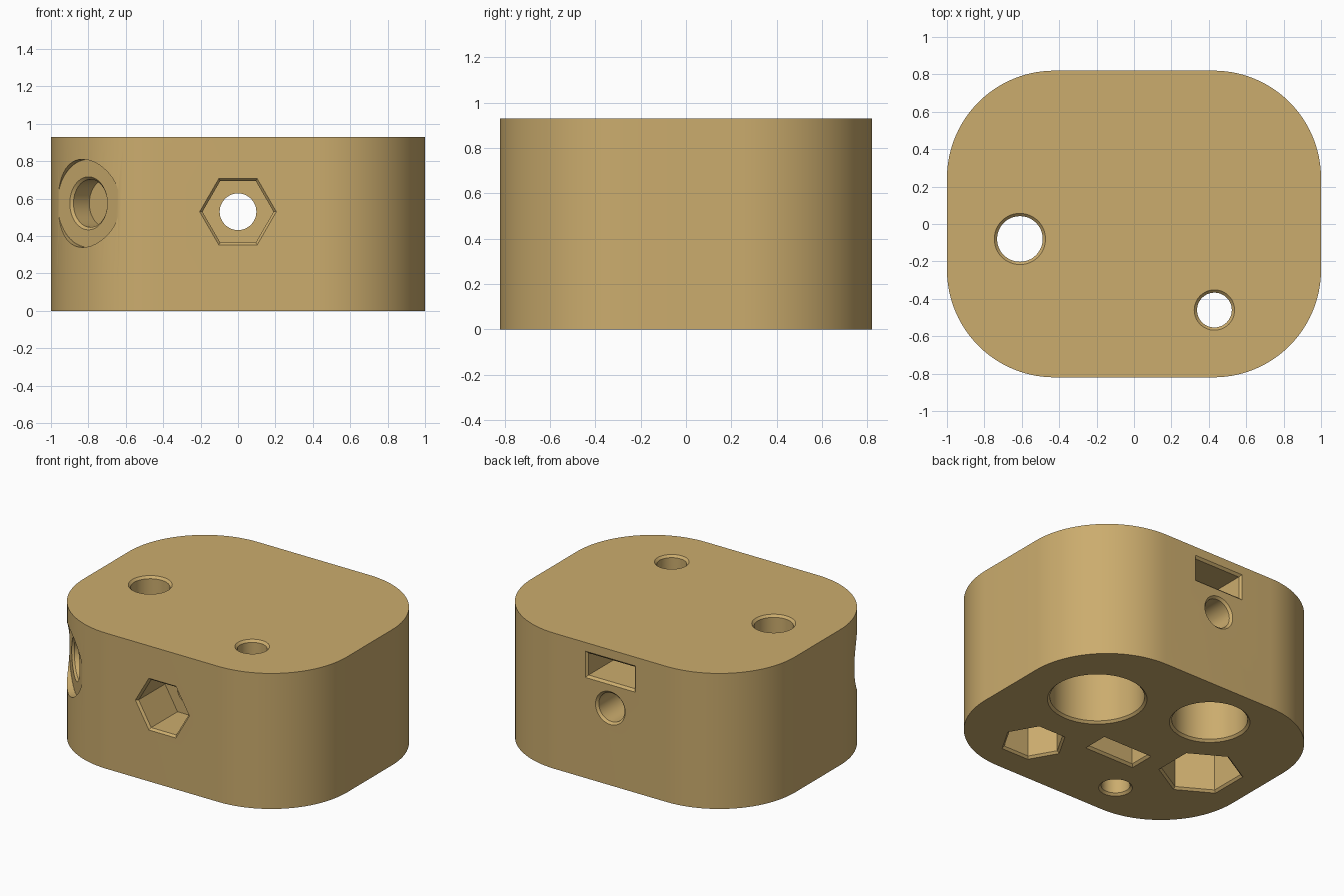
import bpy, bmesh, math
from mathutils import Matrix, Vector

if "Cube" in bpy.data.objects:
    bpy.data.objects.remove(bpy.data.objects["Cube"])

W, D, H, R = 1.0, 0.82, 0.93, 0.575   # half width, half depth, height, corner radius

tan = bpy.data.materials.new("tan")
tan.diffuse_color = (0.60, 0.415, 0.155, 1)
tan.use_nodes = True
tan.node_tree.nodes["Principled BSDF"].inputs["Base Color"].default_value = tan.diffuse_color


def loft(name, rings):
    """Closed solid through equal-length rings of points."""
    bm = bmesh.new()
    loops = [[bm.verts.new(p) for p in ring] for ring in rings]
    n = len(loops[0])
    for a, b in zip(loops, loops[1:]):
        for i in range(n):
            j = (i + 1) % n
            bm.faces.new((a[i], a[j], b[j], b[i]))
    bm.faces.new(loops[0][::-1])
    bm.faces.new(loops[-1])
    bmesh.ops.recalc_face_normals(bm, faces=bm.faces[:])
    me = bpy.data.meshes.new(name)
    bm.to_mesh(me)
    bm.free()
    me.materials.append(tan)
    ob = bpy.data.objects.new(name, me)
    bpy.context.collection.objects.link(ob)
    return ob


def polygon(n, turn=0):
    def section(r):
        return [(r * math.cos(2 * math.pi * i / n + turn),
                 r * math.sin(2 * math.pi * i / n + turn)) for i in range(n)]
    return section


def slot(ratio):
    """Rectangle sized by its half width, keeping an even chamfer."""
    def section(r):
        h = 0.175 * ratio + (r - 0.175)
        return [(-r, -h), (r, -h), (r, h), (-r, h)]
    return section


round_, hex_x, hex_y = polygon(48), polygon(6), polygon(6, math.pi / 6)
slot_ = slot(0.43)


def cut(name, section, r, depth, origin, inward, side=(1, 0, 0), chamfer=0.015):
    """Sink a chamfered pocket from the mouth at origin along inward."""
    z = Vector(inward).normalized()
    x = Vector(side).normalized()
    m = Matrix((x, z.cross(x), z)).transposed().to_4x4()
    m.translation = origin
    profile = [(-0.2, r + chamfer), (0, r + chamfer), (chamfer, r), (depth, r)]
    ob = loft(name, [[m @ Vector((px, py, d)) for px, py in section(q)]
                     for d, q in profile])
    ob.hide_render = True
    mod = block.modifiers.new(name, 'BOOLEAN')
    mod.operation, mod.solver, mod.object = 'DIFFERENCE', 'EXACT', ob
    bpy.context.view_layer.objects.active = block
    bpy.ops.object.modifier_apply(modifier=mod.name)
    bpy.data.objects.remove(ob)


# Rounded block
outline = []
for k, (sx, sy) in enumerate([(1, 1), (-1, 1), (-1, -1), (1, -1)]):
    for i in range(25):
        a = math.pi / 2 * (k + i / 24)
        outline.append((sx * (W - R) + R * math.cos(a), sy * (D - R) + R * math.sin(a)))
block = loft("block", [[(x, y, z) for x, y in outline] for z in (0, H)])

UP, DOWN, BACK, FRONT = (0, 0, 1), (0, 0, -1), (0, 1, 0), (0, -1, 0)

# Vertical bolt holes with nut pockets underneath
cut("large_bolt_hole", round_, 0.122, 1.2, (-0.61, -0.08, H), DOWN)
cut("large_nut_pocket", hex_y, 0.25, 0.40, (-0.61, -0.08, 0), UP)
cut("small_bolt_hole", round_, 0.093, 1.2, (0.43, -0.46, H), DOWN)
cut("small_nut_pocket", hex_x, 0.193, 0.30, (0.43, -0.46, 0), UP)

# Round pockets and slot in the underside
cut("wide_pocket", round_, 0.295, 0.42, (0.475, 0.21, 0), UP)
cut("medium_pocket", round_, 0.236, 0.40, (-0.245, 0.44, 0), UP)
cut("pin_pocket", round_, 0.09, 0.40, (-0.32, -0.56, 0), UP)
cut("bottom_slot", slot_, 0.175, 0.35, (-0.05, -0.21, 0), UP)

# Bolt running front to back, with a slot above its rear end
cut("cross_bolt_hole", round_, 0.098, 2.0, (0, D, 0.53), FRONT)
cut("front_nut_pocket", hex_x, 0.19, 0.30, (0, -D, 0.53), BACK)
cut("rear_slot", slot_, 0.175, 0.42, (0, D, 0.78), FRONT)

# Flat spot and blind hole on the front left corner
q = math.sqrt(0.5)
cx, cy = -(W - R) - (R - 0.045) * q, -(D - R) - (R - 0.045) * q
cut("corner_flat", round_, 0.235, 0.001, (cx, cy, 0.575), (1, 1, 0), (1, -1, 0), 0.0005)
cut("corner_hole", round_, 0.128, 0.135, (cx, cy, 0.575), (1, 1, 0), (1, -1, 0))

# Smooth the curved walls, keep the edges crisp
bpy.ops.object.select_all(action='DESELECT')
block.select_set(True)
bpy.context.view_layer.objects.active = block
bpy.ops.object.shade_smooth_by_angle(angle=math.radians(30))
